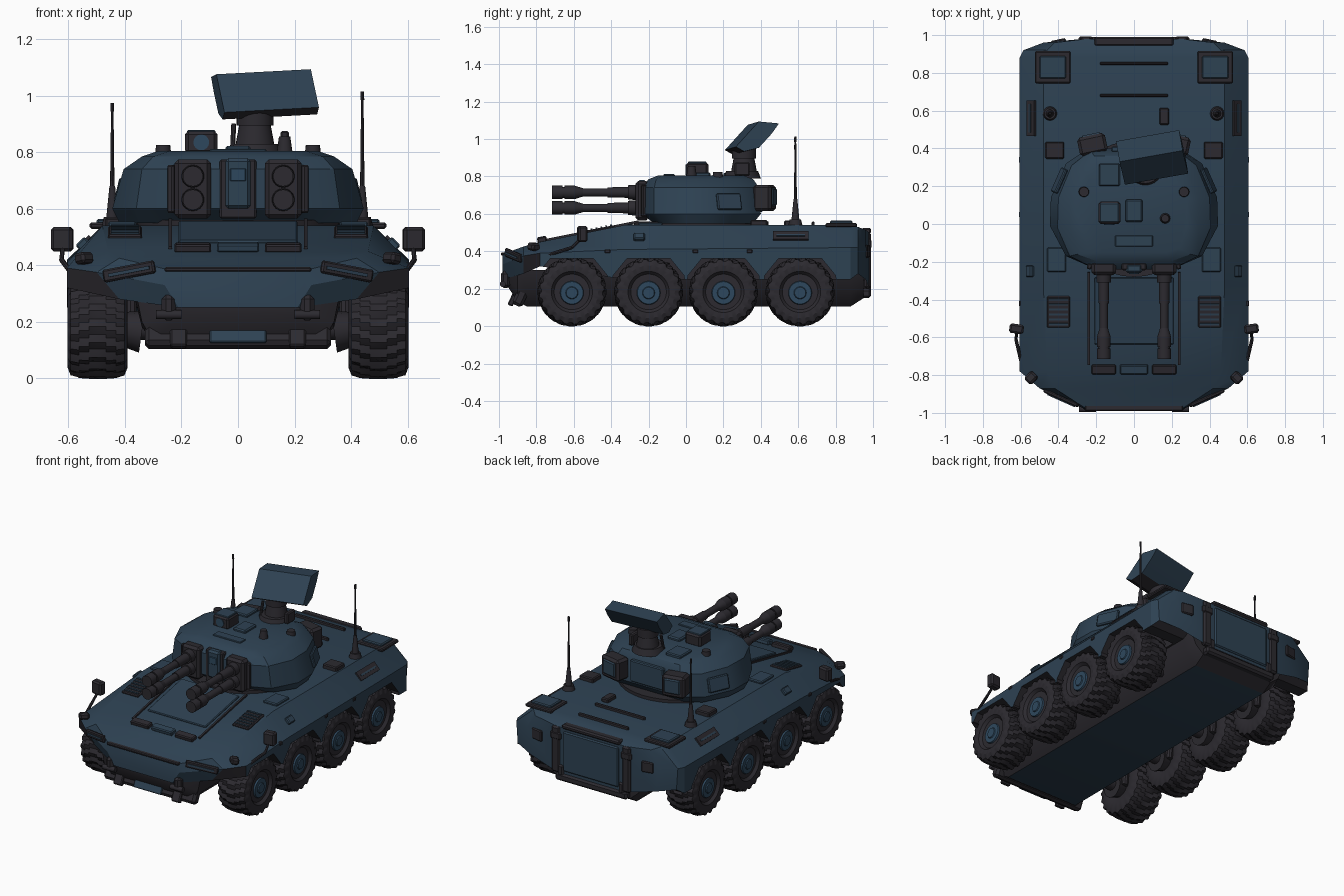
import bpy, bmesh, math
from mathutils import Vector, Matrix, Euler


def material(name, rgb):
    m = bpy.data.materials.new(name)
    m.diffuse_color = (*rgb, 1)
    return m


BLUE = material("navy armour", (0.027, 0.054, 0.086))
DARK = material("charcoal metal", (0.025, 0.023, 0.029))
HUB = material("hub blue", (0.027, 0.064, 0.110))


def finish(name, bm, *mats):
    bmesh.ops.recalc_face_normals(bm, faces=bm.faces)
    me = bpy.data.meshes.new(name)
    bm.to_mesh(me)
    bm.free()
    for m in mats:
        me.materials.append(m)
    ob = bpy.data.objects.new(name, me)
    bpy.context.collection.objects.link(ob)
    return ob


def box(name, c, size, mat, rot=(0, 0, 0), bev=0.006, pair=False):
    for s in ((1, -1) if pair else (1,)):
        bm = bmesh.new()
        bmesh.ops.create_cube(bm, size=1)
        bmesh.ops.scale(bm, vec=size, verts=bm.verts)
        if bev:
            bmesh.ops.bevel(bm, geom=bm.edges[:], offset=min(bev, min(size) * 0.3), segments=1, affect='EDGES')
        r = [math.radians(a) for a in rot]
        e = Euler((r[0], r[1] * s, r[2] * s)).to_matrix().to_4x4()
        bm.transform(Matrix.Translation((c[0] * s, c[1], c[2])) @ e)
        finish(name, bm, mat)


def rod(name, a, b, r0, r1, mat, seg=20, pair=False):
    for s in ((1, -1) if pair else (1,)):
        p, q = Vector((a[0] * s, *a[1:])), Vector((b[0] * s, *b[1:]))
        bm = bmesh.new()
        bmesh.ops.create_cone(bm, cap_ends=True, segments=seg, radius1=r0, radius2=r1, depth=(q - p).length)
        bm.transform(Matrix.Translation((p + q) / 2) @ (q - p).to_track_quat('Z', 'Y').to_matrix().to_4x4())
        finish(name, bm, mat)


def loft(name, halves, *mats):
    """Skin rings made of right-hand half outlines mirrored over x = 0."""
    bm = bmesh.new()
    rings = [[bm.verts.new(p) for p in h] + [bm.verts.new((-x, y, z)) for x, y, z in reversed(h)] for h in halves]
    n = len(rings[0])
    for a, b in zip(rings, rings[1:]):
        for i in range(n):
            bm.faces.new((a[i], a[(i + 1) % n], b[(i + 1) % n], b[i]))
    bm.faces.new(rings[0])
    bm.faces.new(rings[-1])
    return finish(name, bm, *mats)


WHEELS = (-0.61, -0.20, 0.20, 0.61)

# Upper hull: y, then roof edge, shoulder and skirt bottom as (x, z)
stations = [(-0.98, (0.25, 0.385), (0.26, 0.33), (0.21, 0.25)),
            (-0.87, (0.42, 0.425), (0.50, 0.375), (0.42, 0.28)),
            (-0.78, (0.46, 0.45), (0.605, 0.39), (0.605, 0.32)),
            (-0.33, (0.48, 0.54), (0.605, 0.41), (0.605, 0.25)),
            (0.88, (0.48, 0.54), (0.605, 0.42), (0.605, 0.25)),
            (0.92, (0.46, 0.53), (0.585, 0.42), (0.575, 0.28)),
            (0.96, (0.42, 0.515), (0.48, 0.42), (0.45, 0.25)),
            (0.98, (0.25, 0.50), (0.27, 0.42), (0.25, 0.2))]
hull = loft("upper_hull", [[(x, y, z) for x, z in pts] for y, *pts in stations], BLUE, DARK)

# Wheel wells cut out of the hull sides
bm = bmesh.new()
for s in (1, -1):
    for c in WHEELS:
        prof = [(-0.198, 0.15), (-0.19, 0.27), (-0.115, 0.362), (0.115, 0.362), (0.19, 0.27), (0.198, 0.15)]
        a, b = [[bm.verts.new((s * x, c + dy, z)) for dy, z in prof] for x in (0.37, 0.75)]
        for i in range(6):
            bm.faces.new((a[i], a[(i + 1) % 6], b[(i + 1) % 6], b[i]))
        bm.faces.new(a)
        bm.faces.new(b)
cutter = finish("wheel_well_cutter", bm, DARK)
cutter.hide_render = True
mod = hull.modifiers.new("wells", 'BOOLEAN')
mod.operation, mod.object, mod.solver = 'DIFFERENCE', cutter, 'EXACT'
bpy.context.view_layer.objects.active = hull
bpy.ops.object.modifier_apply(modifier="wells")
bpy.data.objects.remove(cutter)
for f in hull.data.polygons:
    inner = f.center.z < 0.365 and abs(f.center.x) < 0.56 and abs(f.center.y) < 0.83
    f.material_index = 1 if f.normal.z < -0.5 or inner else 0

# Lower hull with blue belly and dark sides
low = [(-0.965, (0.24, 0.30), (0.22, 0.25), (0.2, 0.23)), (-0.90, (0.36, 0.30), (0.34, 0.20), (0.30, 0.13)),
       (-0.85, (0.37, 0.30), (0.34, 0.18), (0.26, 0.105)), (0.88, (0.37, 0.30), (0.34, 0.18), (0.26, 0.105)),
       (0.95, (0.36, 0.30), (0.32, 0.20), (0.26, 0.15))]
lower = loft("lower_hull", [[(x, y, z) for x, z in pts] for y, *pts in low], BLUE, DARK)
for f in lower.data.polygons:
    f.material_index = 0 if f.normal.z < -0.9 else 1

# Wheels: lathed tyre with chevron tread, shared by all eight
SEG = 80
prof = [(-0.09, 0.06), (-0.105, 0.10), (-0.106, 0.14), (-0.095, 0.163), (-0.065, 0.172), (-0.03, 0.174), (0, 0.174),
        (0.03, 0.174), (0.065, 0.172), (0.095, 0.163), (0.106, 0.14), (0.102, 0.11), (0.085, 0.095), (0.085, 0.03)]
bm = bmesh.new()
rings = []
for i in range(SEG):
    t = 2 * math.pi * i / SEG
    ring = []
    for k, (x, r) in enumerate(prof):
        if 3 <= k <= 9 and (i + abs(k - 6)) % 4 < 2:
            r += 0.011
        elif k in (2, 10) and (i + 3) % 4 < 2:
            r += 0.006
        ring.append(bm.verts.new((x, r * math.cos(t), r * math.sin(t))))
    rings.append(ring)
for i in range(SEG):
    a, b = rings[i], rings[(i + 1) % SEG]
    for k in range(len(prof) - 1):
        bm.faces.new((a[k], a[k + 1], b[k + 1], b[k]))
tyre = finish("tyre", bm, DARK)
tyre_mesh = tyre.data
bpy.data.objects.remove(tyre)
for y in WHEELS:
    for s in (1, -1):
        w = bpy.data.objects.new("tyre", tyre_mesh)
        w.location = (s * 0.497, y, 0.183)
        w.rotation_euler = (0, 0, 0 if s > 0 else math.pi)
        bpy.context.collection.objects.link(w)
    rod("wheel_hub", (0.56, y, 0.178), (0.592, y, 0.178), 0.07, 0.06, HUB, 24, True)
    rod("hub_cap", (0.59, y, 0.178), (0.598, y, 0.178), 0.035, 0.03, HUB, 16, True)
    rod("axle", (-0.44, y, 0.175), (0.44, y, 0.175), 0.04, 0.04, DARK, 12)
    rod("axle_housing", (0.34, y, 0.165), (0.41, y, 0.175), 0.075, 0.06, DARK, 14, True)
    rod("damper", (0.38, y + 0.07, 0.15), (0.38, y + 0.09, 0.34), 0.022, 0.022, DARK, 10, True)

# Turret: half outlines at rising heights
levels = [(0.55, [(0.20, -0.17), (0.34, -0.12), (0.42, 0.0), (0.41, 0.14), (0.33, 0.30), (0.22, 0.36)]),
          (0.60, [(0.20, -0.24), (0.36, -0.17), (0.445, -0.01), (0.44, 0.14), (0.36, 0.32), (0.24, 0.40)]),
          (0.74, [(0.20, -0.24), (0.34, -0.17), (0.405, -0.02), (0.40, 0.14), (0.33, 0.31), (0.23, 0.39)]),
          (0.785, [(0.19, -0.20), (0.30, -0.16), (0.34, -0.02), (0.34, 0.14), (0.28, 0.28), (0.21, 0.36)]),
          (0.805, [(0.17, -0.15), (0.24, -0.13), (0.28, -0.01), (0.28, 0.13), (0.24, 0.24), (0.18, 0.31)])]
loft("turret", [[(x, y, z) for x, y in pts] for z, pts in levels], BLUE)
rod("turret_ring", (0, 0.08, 0.53), (0, 0.08, 0.56), 0.36, 0.36, DARK, 40)
box("turret_side_panel", (0.395, 0.23, 0.665), (0.02, 0.14, 0.09), BLUE, (0, -15, 24), pair=True)
box("turret_rear_box", (0.22, 0.42, 0.685), (0.15, 0.10, 0.14), DARK, (0, 0, -12), 0.015, True)
box("turret_rear_box_lid", (0.22, 0.435, 0.69), (0.11, 0.085, 0.10), BLUE, (0, 0, -12), 0.01, True)
box("turret_rear_plate", (0, 0.395, 0.68), (0.24, 0.03, 0.14), BLUE)
box("turret_cheek_strip", (0.235, -0.225, 0.67), (0.025, 0.03, 0.17), DARK, (0, 0, 24), pair=True)

# Twin gun mounts with upper and lower barrels
box("gun_mantlet", (0.16, -0.235, 0.67), (0.13, 0.07, 0.21), DARK, bev=0.015, pair=True)
box("centre_sight_block", (0, -0.235, 0.69), (0.09, 0.05, 0.18), BLUE, bev=0.012)
box("centre_sight_frame", (0, -0.225, 0.67), (0.13, 0.04, 0.21), DARK)
box("centre_sight_window", (0, -0.262, 0.72), (0.055, 0.008, 0.045), HUB)
for z in (0.715, 0.632):
    for a, b, r0, r1 in ((-0.24, -0.31, 0.042, 0.038), (-0.31, -0.42, 0.029, 0.027), (-0.42, -0.56, 0.022, 0.022),
                         (-0.55, -0.595, 0.022, 0.036), (-0.595, -0.65, 0.036, 0.036), (-0.65, -0.66, 0.03, 0.03),
                         (-0.66, -0.716, 0.036, 0.036)):
        rod("gun_barrel", (0.16, a, z), (0.16, b, z), r0, r1, DARK, 18, True)

# Turret roof fittings
box("roof_sight", (-0.13, 0.06, 0.835), (0.115, 0.12, 0.08), DARK, bev=0.012)
box("roof_sight_lid", (-0.13, 0.06, 0.873), (0.10, 0.10, 0.012), BLUE)
rod("roof_sight_lens", (-0.13, 0.01, 0.835), (-0.13, -0.004, 0.835), 0.028, 0.028, HUB, 16)
box("roof_hatch", (0.0, 0.07, 0.81), (0.09, 0.12, 0.025), BLUE, bev=0.008)
box("roof_panel", (-0.13, 0.26, 0.805), (0.11, 0.12, 0.03), BLUE)
box("roof_panel_front", (0, -0.09, 0.806), (0.2, 0.06, 0.012), BLUE)
rod("periscope", (0.165, 0.03, 0.80), (0.165, 0.03, 0.855), 0.028, 0.02, DARK, 16)
rod("side_cap", (0.265, 0.17, 0.78), (0.265, 0.17, 0.825), 0.03, 0.025, DARK, 16, True)

# Radar pedestal and tilted antenna panel
rod("radar_base", (0.06, 0.30, 0.79), (0.06, 0.30, 0.83), 0.10, 0.085, DARK, 24)
rod("radar_column", (0.06, 0.31, 0.82), (0.06, 0.31, 0.90), 0.07, 0.055, DARK, 24)
rod("radar_collar", (0.06, 0.31, 0.895), (0.06, 0.31, 0.95), 0.065, 0.065, DARK, 24)
box("radar_bracket", (0.165, 0.30, 0.84), (0.03, 0.08, 0.07), DARK)
rod("radar_cable", (-0.02, 0.26, 0.80), (-0.015, 0.28, 0.90), 0.009, 0.009, DARK, 8)
prof = [(-0.125, -0.05), (0.0, 0.085), (0.11, 0.075), (0.07, 0.02), (0.0, -0.055), (-0.08, -0.075)]
radar = loft("radar_panel", [[(0.165, y, z) for y, z in prof]] * 1 + [[(0.0, y, z) for y, z in prof]], BLUE, DARK)
bm = bmesh.new()
ends = [[bm.verts.new((x, y, z)) for y, z in prof] for x in (-0.17, 0.17)]
for i in range(6):
    bm.faces.new((ends[0][i], ends[0][(i + 1) % 6], ends[1][(i + 1) % 6], ends[1][i]))
bm.faces.new(ends[0])
bm.faces.new(ends[1])
bpy.data.objects.remove(radar)
radar = finish("radar_panel", bm, BLUE, DARK)
for f in radar.data.polygons:
    f.material_index = 1 if f.normal.z < -0.8 else 0
radar.location = (0.095, 0.36, 1.0)
radar.rotation_euler = (0, math.radians(-3), math.radians(10))

# Whip antennas
for x, top in ((0.44, 1.015), (-0.445, 0.975)):
    rod("antenna_base", (x, 0.585, 0.53), (x, 0.585, 0.57), 0.04, 0.03, DARK, 16)
    rod("antenna_spring", (x, 0.585, 0.56), (x, 0.585, 0.68), 0.022, 0.010, DARK, 12)
    rod("antenna_whip", (x, 0.585, 0.67), (x, 0.585, top), 0.008, 0.004, DARK, 8)
    rod("antenna_tip", (x, 0.585, top - 0.03), (x, 0.585, top), 0.007, 0.006, DARK, 8)

# Side mirrors
box("mirror", (0.622, -0.555, 0.492), (0.076, 0.05, 0.086), DARK, (0, 0, 8), 0.01, True)
rod("mirror_arm", (0.62, -0.57, 0.46), (0.625, -0.61, 0.42), 0.008, 0.008, DARK, 8, True)
rod("mirror_arm_lower", (0.625, -0.61, 0.42), (0.595, -0.74, 0.38), 0.009, 0.009, DARK, 8, True)

# Hull roof fittings
box("deck_grille", (0.40, -0.465, 0.515), (0.12, 0.17, 0.018), DARK, (11, 0, 0), pair=True)
for i in range(6):
    y = -0.53 + i * 0.026
    box("grille_slat", (0.40, y, 0.524 + (y + 0.465) * 0.2), (0.10, 0.01, 0.012), BLUE, (11, 0, 0), 0, True)
box("deck_hatch", (0.41, -0.19, 0.545), (0.10, 0.13, 0.02), BLUE, pair=True)
box("deck_side_box", (0.42, 0.39, 0.55), (0.10, 0.09, 0.035), DARK, pair=True)
box("rear_hatch_frame", (0.43, 0.83, 0.54), (0.19, 0.17, 0.022), DARK, pair=True)
box("rear_hatch", (0.43, 0.83, 0.552), (0.14, 0.12, 0.025), BLUE, pair=True)
for y in (0.68, 0.85):
    box("roof_rail", (0, y, 0.547), (0.36, 0.016, 0.024), DARK)
box("roof_fitting", (0.16, 0.57, 0.55), (0.05, 0.09, 0.03), DARK)
box("driver_panel_edge", (0.24, -0.50, 0.51), (0.012, 0.50, 0.012), DARK, (11.3, 0, 0), 0, True)
box("driver_hatch", (0, -0.46, 0.515), (0.42, 0.36, 0.016), BLUE, (11.3, 0, 0))
box("driver_vision_block", (0.16, -0.77, 0.462), (0.13, 0.05, 0.03), DARK, (11, 0, 0), pair=True)
box("driver_vision_centre", (0, -0.77, 0.464), (0.15, 0.05, 0.03), BLUE, (11, 0, 0))

# Hull side fittings on the sloped shoulder
box("side_grille", (0.545, 0.56, 0.482), (0.012, 0.19, 0.06), DARK, (0, -44, 0), 0, True)
box("side_grille_slat", (0.551, 0.56, 0.485), (0.008, 0.15, 0.012), BLUE, (0, -44, 0), 0, True)
box("side_vision_block", (0.55, -0.25, 0.475), (0.03, 0.06, 0.045), BLUE, (0, -44, 0), pair=True)
for y in (-0.42, 0.05, 0.34):
    box("side_lug", (0.60, y, 0.40), (0.02, 0.03, 0.02), DARK, bev=0.004, pair=True)

# Nose: lip, headlights, tow hooks, bumper
box("nose_lip", (0, -0.975, 0.385), (0.52, 0.03, 0.016), DARK)
box("headlight_slot", (0.385, -0.922, 0.378), (0.20, 0.02, 0.045), DARK, (0, 10, 24), pair=True)
box("headlight_bar", (0.385, -0.932, 0.378), (0.16, 0.012, 0.012), BLUE, (0, 10, 24), 0, True)
box("corner_light", (0.545, -0.815, 0.425), (0.05, 0.06, 0.04), DARK, (0, 10, 45), 0.01, True)
box("tow_hook", (0.245, -0.965, 0.25), (0.05, 0.05, 0.09), DARK, bev=0.015, pair=True)
rod("tow_pin", (0.20, -0.98, 0.225), (0.29, -0.98, 0.225), 0.016, 0.016, DARK, 12, True)
box("bumper", (0, -0.885, 0.155), (0.66, 0.06, 0.10), DARK, (-25, 0, 0), 0.015)
box("bumper_plate", (0, -0.925, 0.155), (0.20, 0.012, 0.065), BLUE, (-25, 0, 0))
box("bumper_bracket", (0.21, -0.92, 0.155), (0.06, 0.03, 0.10), DARK, (-25, 0, 0), pair=True)

# Rear: door, hinge columns, lamps and step
box("rear_door", (0, 0.978, 0.35), (0.40, 0.024, 0.26), BLUE, bev=0.01)
box("hinge_column", (0.255, 0.972, 0.35), (0.06, 0.036, 0.30), DARK, bev=0.012, pair=True)
box("hinge_knuckle", (0.255, 0.978, 0.44), (0.075, 0.03, 0.05), DARK, bev=0.01, pair=True)
box("rear_lamp", (0.40, 0.967, 0.40), (0.08, 0.02, 0.07), DARK, (0, 0, -12), pair=True)
box("rear_step", (0, 0.95, 0.175), (0.52, 0.08, 0.05), DARK, bev=0.012)
box("rear_roof_lip", (0, 0.965, 0.51), (0.42, 0.05, 0.03), DARK, bev=0.01)
box("rear_shackle", (0.22, 0.965, 0.22), (0.05, 0.05, 0.08), DARK, bev=0.014, pair=True)

# Smooth curved parts, keep edges sharp
bpy.ops.object.select_all(action='SELECT')
bpy.ops.object.shade_smooth_by_angle(angle=math.radians(32))
